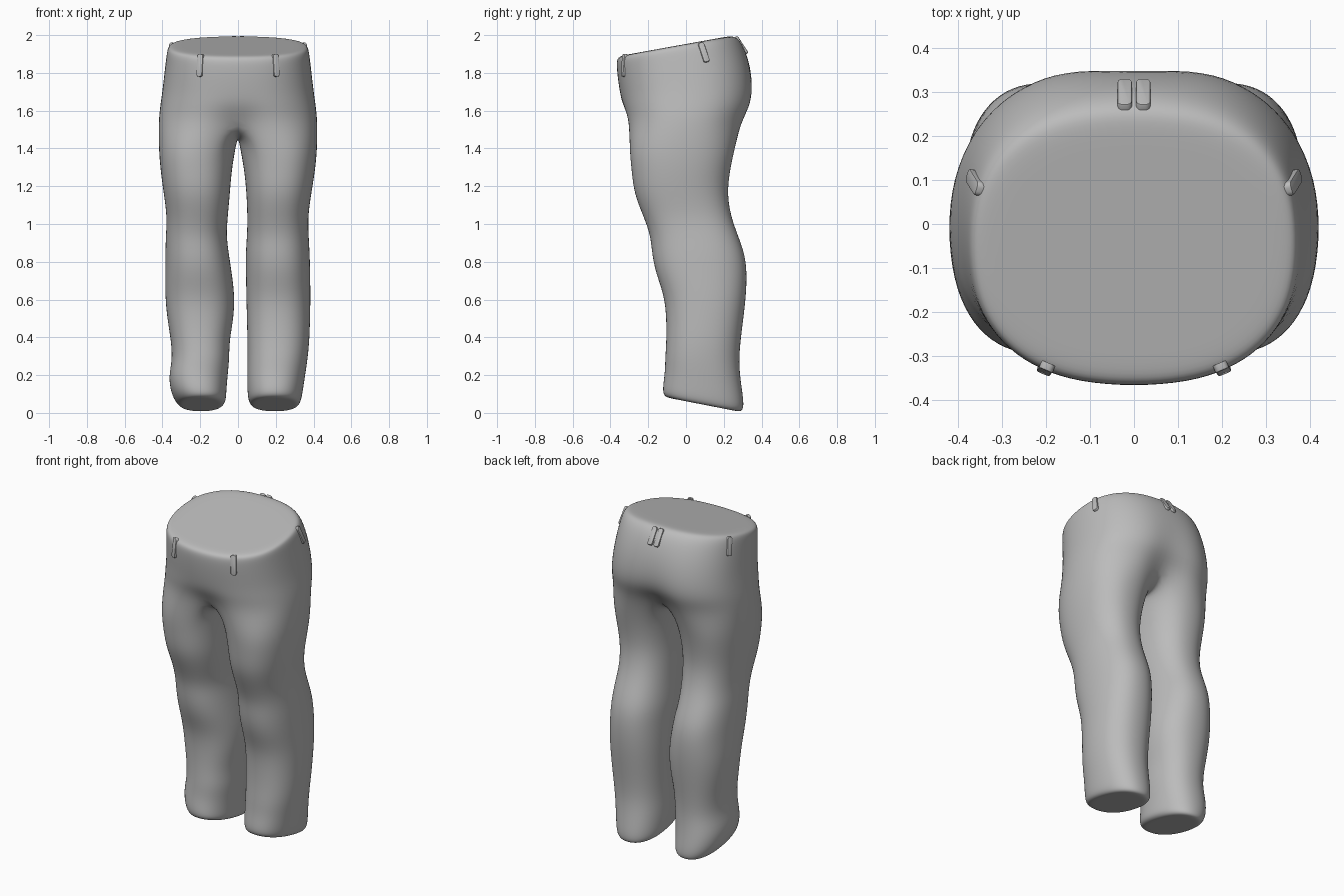
import bpy, bmesh, math
from mathutils import Vector, Matrix

if "Cube" in bpy.data.objects:
    bpy.data.objects.remove(bpy.data.objects["Cube"])

fabric = bpy.data.materials.new("grey fabric")
fabric.diffuse_color = (0.5, 0.5, 0.5, 1)
fabric.use_nodes = True
fabric.node_tree.nodes["Principled BSDF"].inputs["Base Color"].default_value = fabric.diffuse_color

GROW = 1.015      # offsets the slight shrink of subdivision
HIP_N = 24        # points around the hips
CROTCH_N = 5      # points across the crotch seam


def oval(angle, x0, x1, y0, y1, n=2.4):
    """Point on a squarish oval that fills the given bounds."""
    c, s = math.cos(angle), math.sin(angle)
    px = math.copysign(abs(c) ** (2 / n), c) * GROW
    py = math.copysign(abs(s) ** (2 / n), s) * GROW
    return ((x0 + x1) / 2 + px * (x1 - x0) / 2,
            (y0 + y1) / 2 + py * (y1 - y0) / 2)


def bridge(bm, a, b):
    for i in range(len(a)):
        j = (i + 1) % len(a)
        bm.faces.new((a[i], a[j], b[j], b[i]))


def cap(bm, ring):
    """Close a ring with two inset rings and a centre face."""
    mid = sum((v.co for v in ring), Vector()) / len(ring)
    for f in (0.8, 0.4):
        inner = [bm.verts.new(mid + (v.co - mid) * f) for v in ring]
        bridge(bm, ring, inner)
        mid = sum((v.co for v in inner), Vector()) / len(inner)
        ring = inner
    bm.faces.new(ring)


# Hips: height, tilt, half width, front y, back y, front dip, back cleft
HIPS = [
    (1.953, 0.18, 0.352, -0.345, 0.235, 0, 0),
    (1.940, 0.18, 0.370, -0.364, 0.268, 0, 0),
    (1.890, 0.16, 0.377, -0.365, 0.305, 0, 0),
    (1.800, 0.10, 0.387, -0.358, 0.345, 0, 0.008),
    (1.700, 0.04, 0.398, -0.346, 0.365, 0, 0.02),
    (1.620, 0.00, 0.410, -0.337, 0.357, 0.01, 0.04),
    (1.540, 0.00, 0.418, -0.322, 0.318, 0.06, 0.09),
]
# Legs: height, front y, back y, right inner/outer x, left inner/outer x
LEGS = [
    (1.40, -0.300, 0.258, 0.012, 0.420, 0.014, 0.420),
    (1.28, -0.288, 0.232, 0.034, 0.408, 0.034, 0.410),
    (1.16, -0.275, 0.218, 0.045, 0.388, 0.043, 0.393),
    (1.04, -0.225, 0.238, 0.050, 0.370, 0.054, 0.376),
    (0.94, -0.188, 0.275, 0.048, 0.374, 0.062, 0.382),
    (0.84, -0.180, 0.312, 0.040, 0.380, 0.048, 0.385),
    (0.74, -0.160, 0.323, 0.042, 0.382, 0.033, 0.385),
    (0.62, -0.115, 0.318, 0.044, 0.384, 0.017, 0.386),
    (0.50, -0.104, 0.304, 0.047, 0.382, 0.023, 0.375),
    (0.38, -0.104, 0.288, 0.050, 0.378, 0.046, 0.354),
    (0.28, -0.110, 0.280, 0.051, 0.368, 0.046, 0.348),
    (0.19, -0.112, 0.290, 0.048, 0.354, 0.056, 0.368),
    (0.11, -0.122, 0.304, 0.050, 0.342, 0.062, 0.355),
    (0.065, -0.122, 0.305, 0.056, 0.333, 0.064, 0.330),
    (0.046, -0.105, 0.290, 0.072, 0.317, 0.084, 0.308),
]

# Trousers body
bm = bmesh.new()
rings = []
for z, tilt, w, yf, yb, dip, cleft in HIPS:
    ring = []
    for i in range(HIP_N):
        a = math.radians(-90 + 360 * i / HIP_N)
        x, y = oval(a, -w, w, yf, yb)
        near = max(0, 1 - abs(x) / 0.16)        # pull in along the centre seam
        y += near * (dip if y < 0 else -cleft)
        ring.append(bm.verts.new((x, y, z + tilt * y)))
    rings.append(ring)
for a, b in zip(rings, rings[1:]):
    bridge(bm, a, b)
cap(bm, rings[0])

# Crotch seam, running back to front
seam = []
for k in range(CROTCH_N):
    t = (k + 1) / (CROTCH_N + 1)
    seam.append(bm.verts.new((0, 0.21 - 0.43 * t, 1.465 + 0.16 * (t - 0.5) ** 2)))

# Each leg hangs from half of the hip ring plus the seam
half = HIP_N // 2
count = half + 1 + CROTCH_N
for side in (1, -1):
    prev = [rings[-1][(side * i) % HIP_N] for i in range(half + 1)] + seam
    for z, yf, yb, ri, ro, li, lo in LEGS:
        x0, x1 = (ri, ro) if side > 0 else (li, lo)
        tilt = -0.22 * max(0, 1 - z / 0.4)
        ring = []
        for i in range(count):
            a = math.radians(360 * (i - half / 2) / count)
            x, y = oval(a, x0, x1, yf, yb, 2.3)
            ring.append(bm.verts.new((side * x, y, z + tilt * (y - 0.08))))
        bridge(bm, prev, ring)
        prev = ring
    cap(bm, prev)

bmesh.ops.recalc_face_normals(bm, faces=bm.faces)
for f in bm.faces:
    f.smooth = True
me = bpy.data.meshes.new("trousers")
bm.to_mesh(me)
bm.free()
me.materials.append(fabric)
trousers = bpy.data.objects.new("trousers", me)
bpy.context.collection.objects.link(trousers)
sub = trousers.modifiers.new("smooth", 'SUBSURF')
sub.levels = sub.render_levels = 2
bpy.context.view_layer.update()
body = trousers.evaluated_get(bpy.context.evaluated_depsgraph_get())


def belt_loop(name, top, bottom, lift=0.004):
    """Rounded strip lying on the cloth between two points."""
    _, p, n1, _ = body.closest_point_on_mesh(Vector(top))
    _, q, n2, _ = body.closest_point_on_mesh(Vector(bottom))
    up = (p - q).normalized()
    n = n2 - up * n2.dot(up)
    n.normalize()
    side = up.cross(n)
    rot = Matrix((side, n, up)).transposed().to_4x4()
    length = (Vector(top) - Vector(bottom)).length
    b = bmesh.new()
    bmesh.ops.create_cube(b, size=1)
    bmesh.ops.scale(b, vec=(0.033, 0.018, length), verts=b.verts)
    ends = [e for e in b.edges
            if abs(e.verts[0].co.y - e.verts[1].co.y) > 0.01]
    bmesh.ops.bevel(b, geom=ends, offset=0.012, segments=4,
                    profile=0.5, affect='EDGES')
    rim = [e for e in b.edges if e.verts[0].co.y > 0 and e.verts[1].co.y > 0]
    bmesh.ops.bevel(b, geom=rim, offset=0.004, segments=2,
                    profile=0.5, affect='EDGES')
    m = bpy.data.meshes.new(name)
    b.to_mesh(m)
    b.free()
    m.materials.append(fabric)
    o = bpy.data.objects.new(name, m)
    bpy.context.collection.objects.link(o)
    o.matrix_world = Matrix.Translation((p + q) / 2 + n * lift) @ rot
    bpy.context.view_layer.objects.active = o
    o.select_set(True)
    bpy.ops.object.shade_smooth_by_angle(angle=math.radians(40))
    o.select_set(False)


# Belt loops: front pair, side pair, back pair
for s, label in ((1, "right"), (-1, "left")):
    belt_loop("front_loop_" + label, (s * 0.20, -0.335, 1.91), (s * 0.205, -0.335, 1.79))
    belt_loop("side_loop_" + label, (s * 0.36, 0.08, 1.965), (s * 0.37, 0.11, 1.86))
    belt_loop("back_loop_" + label, (s * 0.021, 0.262, 1.992), (s * 0.021, 0.318, 1.90), 0.006)
